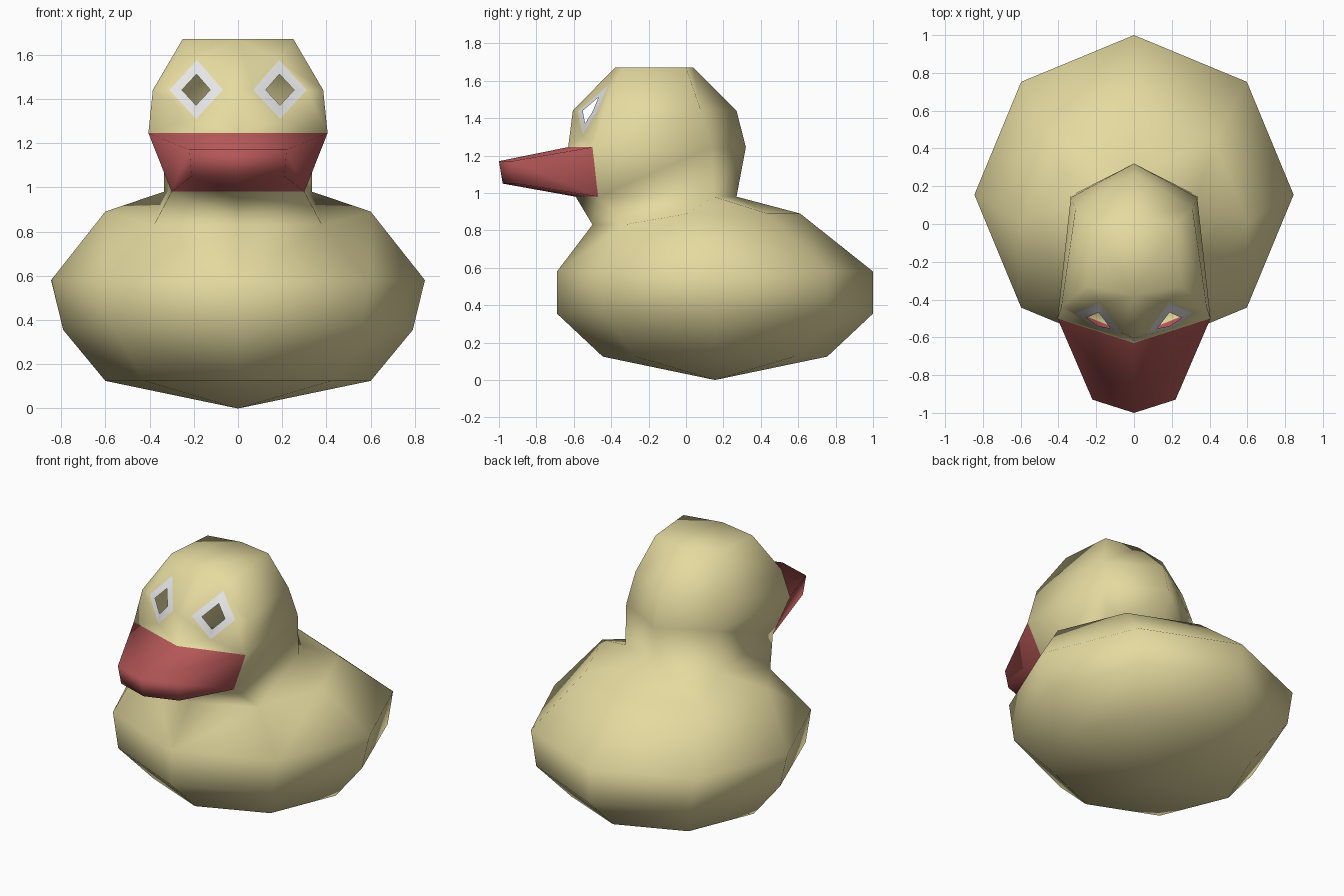
import bpy, bmesh
from math import sin, cos, pi
from mathutils import Vector

cube = bpy.data.objects.get("Cube")
if cube:
    bpy.data.objects.remove(cube, do_unlink=True)


def material(name, r, g, b):
    m = bpy.data.materials.new(name)
    m.use_nodes = True
    m.diffuse_color = (r, g, b, 1)
    m.node_tree.nodes["Principled BSDF"].inputs["Base Color"].default_value = (r, g, b, 1)
    return m


YELLOW, RED, WHITE = range(3)
bm = bmesh.new()


def verts(*points):
    return [bm.verts.new(p) for p in points]


def face(*vs, mat=YELLOW):
    f = bm.faces.new(vs)
    f.material_index = mat
    f.smooth = True


def loft(lower, upper, start=0, mat=YELLOW):
    """Join two rows of vertices with quads."""
    for i in range(start, len(lower) - 1):
        face(lower[i], lower[i + 1], upper[i + 1], upper[i], mat=mat)


def half_ring(rx, ry, z, y=0.155):
    """Left half of an octagon, from front to back."""
    return verts(*[(rx * sin(i * pi / 4), y - ry * cos(i * pi / 4), z) for i in range(5)])


# Body: octagonal bowl with the shoulders lifted into the chest
belly = half_ring(0.6, 0.6, 0.125)
lower_side = half_ring(0.79, 0.845, 0.355)
upper_side = half_ring(0.845, 0.845, 0.58)
shoulder = half_ring(0.6, 0.6, 0.89, 0.01)
shoulder[0].co = (0, -0.5, 0.83)
shoulder[1].co = (0.38, -0.33, 0.83)
keel, = verts((0, 0.155, 0))
for i in range(4):
    face(keel, belly[i + 1], belly[i])
loft(belly, lower_side)
loft(lower_side, upper_side)
loft(upper_side, shoulder)

# Head rows: front, front corner, back corner, back
neck = verts((0, -0.59, 0.98), (0.3, -0.47, 0.98), (0.335, 0.15, 0.98), (0, 0.27, 0.98))
cheek = verts((0, -0.63, 1.245), (0.405, -0.5, 1.245), (0.335, 0.14, 1.245), (0, 0.32, 1.245))
temple = verts((0, -0.605, 1.44), (0.385, -0.44, 1.44), (0.31, 0.08, 1.44), (0, 0.27, 1.44))
crown = verts((0, -0.38, 1.67), (0.25, -0.33, 1.67), (0.22, 0.0, 1.67), (0, 0.04, 1.67))

# Neck joining the shoulders to the head
face(shoulder[0], shoulder[1], neck[1], neck[0])
face(shoulder[1], neck[2], neck[1])
face(shoulder[1], shoulder[2], neck[2])
face(shoulder[2], shoulder[3], neck[2])
face(shoulder[3], shoulder[4], neck[3], neck[2])

# Sides, back and top of the head
loft(neck, cheek, 1)
loft(cheek, temple, 1)
loft(temple, crown, 1)
face(*crown)

# Face with an open diamond eye: inner, bottom, outer and top corners
centre = Vector((0.19, -0.525, 1.44))
rim = verts((0.068, -0.576, 1.44), (0.19, -0.553, 1.31),
            (0.31, -0.472, 1.44), (0.185, -0.417, 1.575))
pupil = verts(*[centre.lerp(v.co, 0.53) for v in rim])
face(cheek[0], cheek[1], temple[1], rim[2], rim[1], rim[0], temple[0])
face(temple[0], rim[0], rim[3], rim[2], temple[1], crown[1], crown[0])
loft(rim + rim[:1], pupil + pupil[:1], mat=WHITE)

# Beak drawn out of the lower face
root = [neck[0], neck[1], cheek[1], cheek[0]]
tip = verts((0, -0.98, 1.05), (0.21, -0.91, 1.05), (0.22, -0.93, 1.17), (0, -1, 1.17))
loft(root, tip, mat=RED)
face(*tip, mat=RED)

# One continuous mirrored skin
mesh = bpy.data.meshes.new("duck_body")
bm.to_mesh(mesh)
bm.free()
for m in (material("soft_yellow", 0.78, 0.70, 0.35),
          material("beak_red", 0.46, 0.095, 0.095),
          material("eye_white", 0.8, 0.8, 0.8)):
    mesh.materials.append(m)
duck = bpy.data.objects.new("duck_body", mesh)
bpy.context.collection.objects.link(duck)
mirror = duck.modifiers.new("mirror", "MIRROR")
mirror.use_clip = True
mirror.merge_threshold = 0.001
